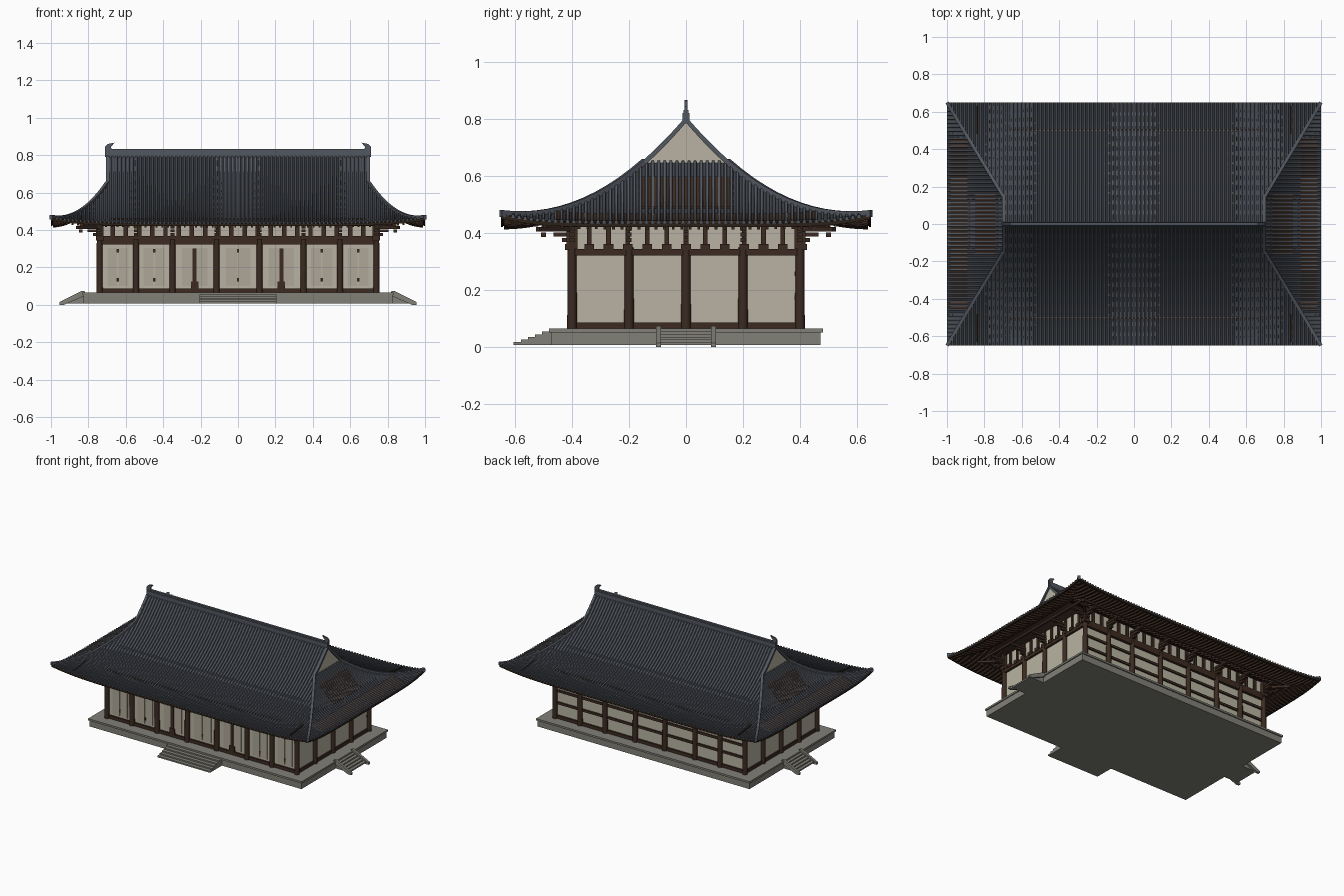
import bpy, bmesh, math
from mathutils import Vector

if "Cube" in bpy.data.objects:
    bpy.data.objects.remove(bpy.data.objects["Cube"], do_unlink=True)


def material(name, r, g, b):
    m = bpy.data.materials.new(name)
    m.use_nodes = True
    m.diffuse_color = (r, g, b, 1)
    node = m.node_tree.nodes["Principled BSDF"]
    node.inputs["Base Color"].default_value = (r, g, b, 1)
    node.inputs["Roughness"].default_value = 0.9
    return m


TILE = material("slate tile", 0.085, 0.095, 0.115)
GAP = material("dark slate", 0.045, 0.05, 0.06)
WOOD = material("dark brown wood", 0.045, 0.024, 0.015)
EAVE = material("shadowed eave wood", 0.025, 0.015, 0.01)
PLASTER = material("cream plaster", 0.48, 0.45, 0.36)
DOOR = material("door panel", 0.42, 0.39, 0.31)
STONE = material("grey stone", 0.22, 0.215, 0.185)


def finish(name, bm, mat, recalc=True, smooth=False):
    if recalc:
        bmesh.ops.recalc_face_normals(bm, faces=bm.faces)
    me = bpy.data.meshes.new(name)
    bm.to_mesh(me)
    bm.free()
    me.materials.append(mat)
    ob = bpy.data.objects.new(name, me)
    bpy.context.collection.objects.link(ob)
    if smooth:
        bpy.ops.object.select_all(action='DESELECT')
        ob.select_set(True)
        bpy.context.view_layer.objects.active = ob
        bpy.ops.object.shade_smooth_by_angle()
    return ob


def loft(bm, rings):
    """Closed tube through rings of points, with end caps."""
    vs = [[bm.verts.new(p) for p in ring] for ring in rings]
    n = len(vs[0])
    for a, b in zip(vs, vs[1:]):
        for i in range(n):
            bm.faces.new((a[i], a[(i + 1) % n], b[(i + 1) % n], b[i]))
    bm.faces.new(vs[0])
    bm.faces.new(vs[-1])


def box(bm, x0, x1, y0, y1, z0, z1):
    loft(bm, [[(x0, y0, z), (x1, y0, z), (x1, y1, z), (x0, y1, z)] for z in (z0, z1)])


def boxes(name, mat, items):
    bm = bmesh.new()
    for it in items:
        box(bm, *it)
    return finish(name, bm, mat)


def sweep(bm, path, side, section):
    side = Vector(side).normalized()
    loft(bm, [[Vector(p) + side * l + Vector((0, 0, dz)) for l, dz in section] for p in path])


def rect(w, lo, hi):
    return [(-w, lo), (-w, hi), (w, hi), (w, lo)]


# Roof surface: curved hip-and-gable with lifted corners
EX, EY, RX, GY = 1.0, 0.65, 0.7, 0.15


def height(x, y):
    x, y = abs(x), abs(y)
    d = min(EY, max(y, GY + (x - RX) / 0.3 * 0.5 if x > RX else 0))
    t = max(0, (d - GY) / 0.5)
    u = min(1, x / (RX + 0.3 * t)) * (min(1, y / (GY + 0.5 * t)) if x > RX else 1)
    return 0.437 + 0.363 * (1 - d / EY) ** 2.1 + 0.03 * t * t * u ** 6


def on_roof(x0, y0, x1, y1, n=12):
    pts = [(x0 + (x1 - x0) * i / n, y0 + (y1 - y0) * i / n) for i in range(n + 1)]
    return [(x, y, height(x, y)) for x, y in pts]


def roof_skin(name, mat, dz, up):
    bm = bmesh.new()

    def grid(f, rows, cols):
        vs = [[bm.verts.new(f(i / rows, 2 * j / cols - 1)) for j in range(cols + 1)] for i in range(rows + 1)]
        for a, b in zip(vs, vs[1:]):
            for j in range(cols):
                bm.faces.new((a[j], a[j + 1], b[j + 1], b[j]))

    for s in (-1, 1):
        def main(r, u):
            y = EY * r
            x = u * (RX + 0.3 * max(0, (y - GY) / 0.5))
            return x, s * y, height(x, y) + dz

        def end(r, u):
            x, y = RX + 0.3 * r, u * (GY + 0.5 * r)
            return s * x, y, height(x + 1e-6, y) + dz
        grid(main, 13, 40)
        grid(end, 10, 26)
    bm.normal_update()
    for f in bm.faces:
        if (f.normal.z > 0) != up:
            f.normal_flip()
    return finish(name, bm, mat, recalc=False)


roof_skin("roof_surface", GAP, 0, True)
roof_skin("roof_soffit", EAVE, -0.012, False)


def slope_lines(name, mat, section, pitch, main_from=0, end_from=RX, out=0.0):
    """Members running down all four slopes, stopping at the hips."""
    bm = bmesh.new()
    for i in range(int(EX / pitch) + 1):
        x = (i + 0.5) * pitch
        start = max(main_from, GY + 0.5 * (x - RX) / 0.3 if x > RX else 0)
        if start < EY - 0.02:
            for sx in (-1, 1):
                for sy in (-1, 1):
                    sweep(bm, on_roof(sx * x, sy * start, sx * x, sy * (EY - out)), (1, 0, 0), section)
    for i in range(int(EY / pitch) + 1):
        y = (i + 0.5) * pitch
        start = max(end_from, RX + 0.3 * (y - GY) / 0.5) + 1e-4
        if start < EX - 0.015:
            for sx in (-1, 1):
                for sy in (-1, 1):
                    sweep(bm, on_roof(sx * start, sy * y, sx * (EX - out), sy * y), (0, 1, 0), section)
    return finish(name, bm, mat)


P = 0.0213
slope_lines("roof_tile_ribs", TILE, [(-0.007, -0.003), (-0.004, 0.008), (0.004, 0.008), (0.007, -0.003)], P)
slope_lines("rafters", WOOD, rect(0.005, -0.024, -0.011), 0.03, 0.39, 0.76, 0.012)

# Eave boards, hip ridges, gable rakes and main ridge
eave, hips, rakes = bmesh.new(), bmesh.new(), bmesh.new()
for s in (-1, 1):
    sweep(eave, on_roof(-EX, s * 0.646, EX, s * 0.646, 40), (0, 1, 0), rect(0.004, -0.016, -0.002))
    sweep(eave, on_roof(s * 0.996, -EY, s * 0.996, EY, 30), (1, 0, 0), rect(0.004, -0.016, -0.002))
    for q in (-1, 1):
        sweep(hips, on_roof(s * RX, q * GY, s * EX, q * EY), (0.5, -0.3 * s * q, 0), rect(0.009, -0.01, 0.014))
        sweep(rakes, on_roof(s * RX, 0, s * RX, q * 0.16), (1, 0, 0), rect(0.007, -0.012, 0.01))
finish("eave_boards", eave, EAVE)
finish("hip_ridges", hips, TILE)
finish("gable_rakes", rakes, TILE)
boxes("main_ridge", TILE, [(-0.705, 0.705, -0.012, 0.012, 0.785, 0.822), (-0.705, 0.705, -0.008, 0.008, 0.82, 0.832)])

# Ridge-end horns and gable walls
horns, gables = bmesh.new(), bmesh.new()
horn = [(0.71, 0.79), (0.71, 0.845), (0.695, 0.86), (0.66, 0.867), (0.678, 0.845), (0.675, 0.79)]
edge = [(GY * k / 6, height(0, GY * k / 6) - 0.006) for k in range(-6, 7)]
for s in (-1, 1):
    loft(horns, [[(s * x, y, z) for x, z in horn] for y in (-0.006, 0.006)])
    loft(gables, [[(s * x, y, z) for y, z in edge] for x in (0.685, 0.698)])
finish("ridge_horns", horns, TILE)
finish("gable_walls", gables, PLASTER)

# Rafters and purlins showing through between the tiles
show, bars = bmesh.new(), bmesh.new()
for s in (-1, 1):
    for i in range(-21, 22):
        y = i * P
        if abs(y) < 0.17:
            sweep(show, on_roof(s * 0.74, y, s * 0.85, y, 5), (0, 1, 0), rect(0.005, -0.005, 0.007))
        if abs(y) < 0.46:
            sweep(show, on_roof(s * 0.89, y, s * 0.98, y, 5), (0, 1, 0), rect(0.005, -0.005, 0.006))
    sweep(show, on_roof(-0.68, s * 0.5, 0.68, s * 0.5, 30), (0, 1, 0), rect(0.004, -0.005, 0.007))
    for q in (-1, 1):
        sweep(bars, on_roof(s * 0.843, q * 0.48, s * 0.843, q * 0.63, 6), (1, 0, 0), rect(0.005, -0.005, 0.009))
finish("exposed_rafters", show, WOOD)
finish("corner_bars", bars, EAVE)

# Stone platform and stairs
boxes("platform", STONE, [(-0.825, 0.825, -0.472, 0.472, 0.008, 0.055), (-0.832, 0.832, -0.48, 0.48, 0.052, 0.065)])
steps = []
for i in range(5):
    top, d = 0.054 - 0.009 * i, 0.025 * (i + 1)
    steps.append((-0.205, 0.205, -0.48 - d, -0.46, 0.008, top))
    for s in (-1, 1):
        steps.append((*sorted((s * 0.82, s * (0.83 + 0.021 * (i + 1)))), -0.09, 0.09, 0.008, top))
boxes("stair_steps", STONE, steps)
bm = bmesh.new()
rail = [(0.815, 0.05), (0.82, 0.074), (0.835, 0.074), (0.955, 0.014), (0.955, 0), (0.93, 0)]
for s in (-1, 1):
    for q in (-1, 1):
        loft(bm, [[(s * x, q * y, z) for x, z in rail] for y in (0.088, 0.105)])
finish("stair_side_stones", bm, STONE)

# Walls and columns
boxes("walls", PLASTER, [(-0.735, 0.735, -0.39, 0.39, 0.06, 0.455)])
COLX = [-0.74, -0.545, -0.35, -0.115, 0.115, 0.35, 0.545, 0.74]
COLY = [-0.4, -0.2, 0, 0.2, 0.4]
spots = [(x, y) for x in COLX for y in COLY if abs(x) > 0.7 or abs(y) > 0.3]
bm = bmesh.new()
for cx, cy in spots:
    loft(bm, [[(cx + r * math.cos(a * math.pi / 6), cy + r * math.sin(a * math.pi / 6), z) for a in range(12)]
              for z, r in ((0.06, 0.017), (0.2, 0.0165), (0.35, 0.015))])
finish("columns", bm, WOOD, smooth=True)


def ring(name, mat, x, y, z0, z1, t=0.02):
    """Beams around all four sides."""
    return boxes(name, mat, [b for s in (-1, 1) for b in (
        (-x, x, *sorted((s * y, s * (y - t))), z0, z1), (*sorted((s * x, s * (x - t))), -y, y, z0, z1))])


ring("sill_beams", WOOD, 0.745, 0.402, 0.064, 0.087)
ring("head_beams", WOOD, 0.75, 0.409, 0.322, 0.345)
ring("eave_purlins", WOOD, 0.848, 0.508, 0.421, 0.436, 0.014)
boxes("upper_beams", WOOD, [(-0.75, 0.75, *sorted((s * 0.38, s * 0.405)), 0.345, 0.368) for s in (-1, 1)])
boxes("back_rails", WOOD, [(-0.74, 0.74, 0.38, 0.4, z, z + 0.016) for z in (0.165, 0.25)])

# Bracket posts, bearing blocks and stepped arms
posts, arms = [], []
for s in (-1, 1):
    for i in range(22):
        x = -0.74 + 1.48 * i / 21
        posts.append((x - 0.012, x + 0.012, *sorted((s * 0.38, s * 0.4)), 0.36, 0.45))
    for i in range(13):
        y = -0.408 + 0.068 * i
        posts.append((*sorted((s * 0.72, s * 0.745)), y - 0.008, y + 0.008, 0.345, 0.45))
        posts.append((*sorted((s * 0.72, s * 0.755)), y - 0.017, y + 0.017, 0.34, 0.362))
    for reach, z in ((0.035, 0.368), (0.065, 0.388), (0.1, 0.407)):
        for x in COLX:
            arms.append((x - 0.01, x + 0.01, *sorted((s * 0.38, s * (0.4 + reach))), z, z + 0.015))
        for y in COLY:
            arms.append((*sorted((s * 0.72, s * (0.74 + reach))), y - 0.009, y + 0.009, z, z + 0.015))
    for q in (-1, 1):
        arms.append((s * 0.84 - 0.009, s * 0.84 + 0.009, q * 0.5 - 0.009, q * 0.5 + 0.009, 0.386, 0.402))
        posts.append((s * 0.74 - 0.02, s * 0.74 + 0.02, q * 0.4 - 0.02, q * 0.4 + 0.02, 0.345, 0.44))
boxes("bracket_posts", WOOD, posts)
boxes("bracket_arms", WOOD, arms)
bm = bmesh.new()
for s in (-1, 1):
    for q in (-1, 1):
        sweep(bm, [(s * 0.74, q * 0.4, 0.405), (s * 0.86, q * 0.52, 0.405)], (1, -s * q, 0), rect(0.009, 0, 0.016))
finish("corner_arms", bm, WOOD)

# Front doors: paired leaves, latches and the two middle posts
leaves, marks = [], []
for k, (a, b) in enumerate(zip(COLX, COLX[1:])):
    c, w = (a + b) / 2, (b - a) * 0.29
    for s in (-1, 1):
        leaves.append((*sorted((c + s * 0.004, c + s * w)), -0.396, -0.389, 0.1, 0.305))
    if k in (2, 4):
        marks += [(c - 0.011, c + 0.011, -0.402, -0.388, 0.085, 0.3), (c - 0.02, c + 0.02, -0.404, -0.388, 0.085, 0.125)]
    else:
        marks += [(c - 0.006, c + 0.006, -0.399, -0.388, z, z + 0.018) for z in (0.125, 0.28)]
boxes("door_leaves", DOOR, leaves)
boxes("door_fittings", WOOD, marks)
